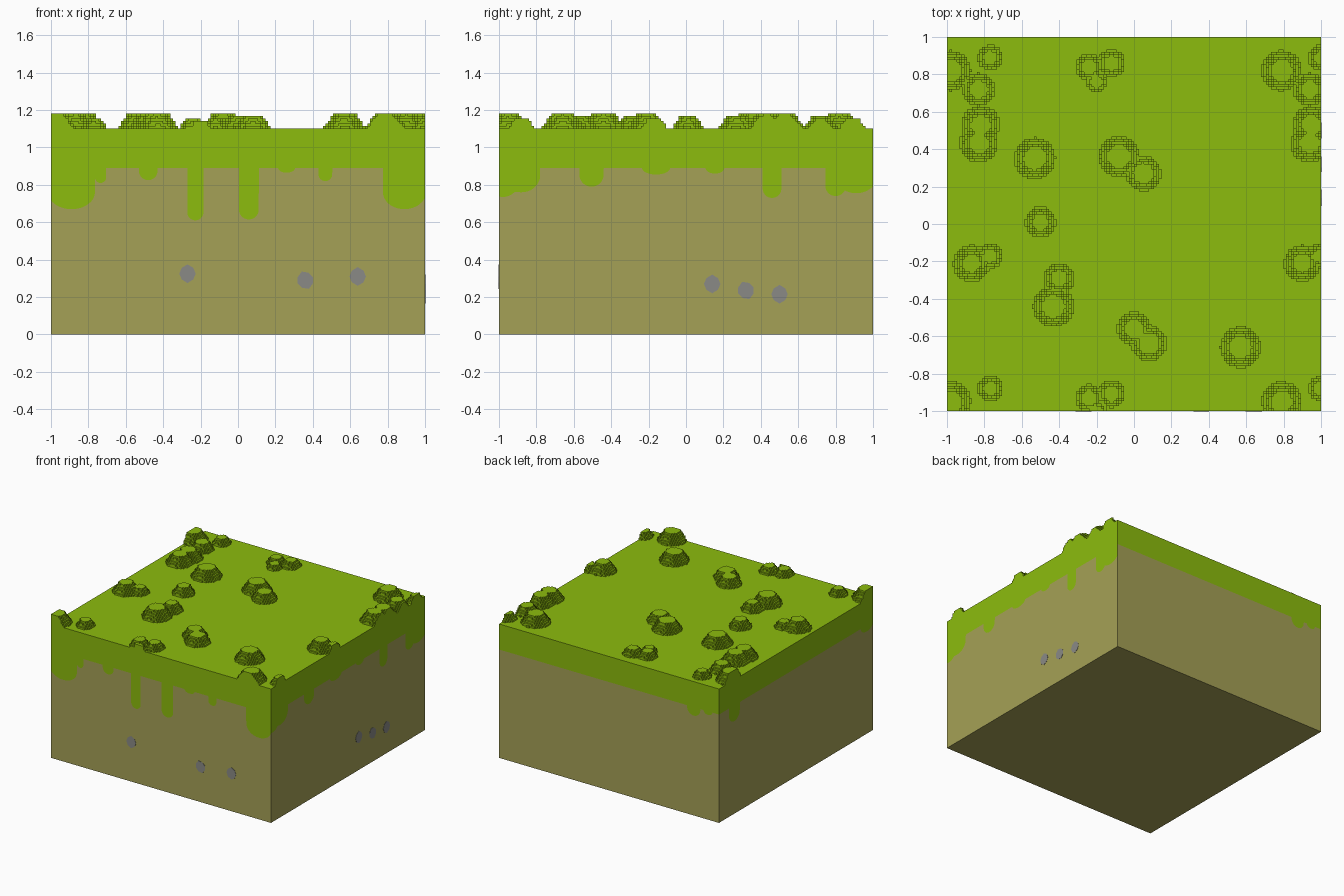
import bpy, bmesh, math

if "Cube" in bpy.data.objects:
    bpy.data.objects.remove(bpy.data.objects["Cube"])


def material(name, r, g, b):
    mat = bpy.data.materials.new(name)
    mat.use_nodes = True
    mat.diffuse_color = (r, g, b, 1)
    mat.node_tree.nodes["Principled BSDF"].inputs["Base Color"].default_value = (r, g, b, 1)
    return mat


SOIL = material("soil brown", 0.376, 0.356, 0.093)
GRASS = material("grass green", 0.263, 0.503, 0.004)
STONE = material("stone grey", 0.255, 0.255, 0.24)

HALF, TOP, TURF = 1.0, 1.1, 0.89


def finish(bm, name, *mats):
    mesh = bpy.data.meshes.new(name)
    bm.to_mesh(mesh)
    bm.free()
    for mat in mats:
        mesh.materials.append(mat)
    obj = bpy.data.objects.new(name, mesh)
    bpy.context.collection.objects.link(obj)
    return obj


def add_face(bm, points, index=0, flip=False):
    if flip:
        points = points[::-1]
    face = bm.faces.new([bm.verts.new(p) for p in points])
    face.material_index = index


# Places a point on a side wall; u runs along the wall
WALLS = {
    "front": lambda u, z: (u, -HALF, z),
    "right": lambda u, z: (HALF, u, z),
    "back": lambda u, z: (u, HALF, z),
    "left": lambda u, z: (-HALF, u, z),
}

# Drips of turf on each wall: centre, half width, lowest point
DRIPS = {
    "front": [(-.89, .125, .67), (-.735, .03, .81), (-.48, .05, .825), (-.228, .043, .61),
              (.058, .053, .615), (.26, .045, .865), (.467, .037, .82), (.89, .115, .67)],
    "right": [(-.98, .09, .735), (-.88, .1, .76), (-.505, .065, .79), (-.16, .075, .855),
              (.155, .05, .86), (.46, .05, .73), (.8, .055, .74), (.91, .11, .755)],
    "back": [(-.77, .06, .82), (-.9, .04, .86)],
    "left": [(.8, .07, .76), (-.92, .08, .84)],
}


def turf_edge(u, drips):
    z = TURF
    for centre, width, low in drips:
        t = abs(u - centre) / width
        if t < 1:
            rounding = min(width, TURF - low, 0.09)
            z = min(z, low + rounding * (1 - math.sqrt(1 - t * t)))
    return z


# Block: soil below, turf above, split along the dripping edge
bm = bmesh.new()
for side, place in WALLS.items():
    drips = DRIPS[side]
    cuts = {i / 60 - HALF for i in range(121)}
    for centre, width, low in drips:
        cuts.update(centre + s * (width + e) for s in (-1, 1) for e in (-.0003, .0003))
        cuts.update(centre + width * math.sin(math.pi * k / 16) for k in range(-7, 8))
    cuts = sorted(u for u in cuts if -HALF <= u <= HALF)
    flip = side in ("back", "left")
    for a, b in zip(cuts, cuts[1:]):
        za, zb = turf_edge(a, drips), turf_edge(b, drips)
        add_face(bm, [place(a, 0), place(b, 0), place(b, zb), place(a, za)], 0, flip)
        add_face(bm, [place(a, za), place(b, zb), place(b, TOP), place(a, TOP)], 1, flip)
corners = [(-HALF, -HALF), (HALF, -HALF), (HALF, HALF), (-HALF, HALF)]
add_face(bm, [(x, y, TOP) for x, y in corners], 1)
add_face(bm, [(x, y, 0) for x, y in corners], 0, True)
bmesh.ops.remove_doubles(bm, verts=bm.verts, dist=0.00005)
finish(bm, "ground_block", SOIL, GRASS)

# Grass tufts: x, y, radius; the pattern repeats across the block
TUFTS = [(-.98, .82, .11), (-.77, .89, .07), (-.83, .72, .09), (-.82, .53, .105),
         (-.83, .43, .105), (-.53, .35, .113), (-.24, .84, .075), (-.12, .86, .075),
         (-.2, .76, .06), (-.08, .36, .113), (.05, .27, .097), (-.5, .01, .085),
         (-.87, -.21, .1), (-.77, -.17, .07), (-.4, -.29, .085), (-.43, -.44, .113),
         (0, -.56, .092), (.08, -.64, .097), (.57, -.66, .113)]
REPEAT = 1.77
CELLS = 150
STEP = 2 * HALF / CELLS

# Stepped domes as a grid of levels
levels = {}
for tx, ty, radius in TUFTS:
    for cx in (tx, tx + REPEAT):
        for cy in (ty, ty - REPEAT):
            if abs(cx) > 1.02 or abs(cy) > 1.02:
                continue
            reach = int(radius / STEP) + 2
            ci, cj = int((cx + HALF) / STEP), int((cy + HALF) / STEP)
            for i in range(max(0, ci - reach), min(CELLS, ci + reach + 1)):
                for j in range(max(0, cj - reach), min(CELLS, cj + reach + 1)):
                    d = math.hypot((i + .5) * STEP - HALF - cx, (j + .5) * STEP - HALF - cy)
                    level = min(6, round(1.45 * min(radius / 2, radius - d) / STEP + .2))
                    if level > levels.get((i, j), 0):
                        levels[i, j] = level

bm = bmesh.new()
for (i, j), level in levels.items():
    x, y = i * STEP - HALF, j * STEP - HALF
    ring = [(x, y), (x + STEP, y), (x + STEP, y + STEP), (x, y + STEP)]
    z = TOP + level * STEP
    add_face(bm, [(px, py, z) for px, py in ring])
    neighbours = [(i, j - 1), (i + 1, j), (i, j + 1), (i - 1, j)]
    for k, cell in enumerate(neighbours):
        a, b = ring[k], ring[(k + 1) % 4]
        for n in range(levels.get(cell, 0), level):
            low, high = TOP + n * STEP, TOP + (n + 1) * STEP
            add_face(bm, [(*a, low), (*b, low), (*b, high), (*a, high)])
bmesh.ops.remove_doubles(bm, verts=bm.verts, dist=0.0001)
finish(bm, "grass_tufts", GRASS)

# Stones: thin faceted plates set into the walls
STONES = {
    "front": [(-.27, .325), (.36, .29), (.64, .31)],
    "right": [(.14, .27), (.32, .235), (.5, .215)],
}
for side, spots in STONES.items():
    for number, (u, z) in enumerate(spots):
        bm = bmesh.new()
        outline = []
        for k in range(8):
            angle = math.tau * (k + .5 * (number % 2)) / 8
            size = .05 if k % 4 == 2 else .044
            outline.append((u + size * math.cos(angle), z + size * math.sin(angle)))
        add_face(bm, [WALLS[side](*p) for p in outline])
        out = (0, -.002, 0) if side == "front" else (.002, 0, 0)
        grown = bmesh.ops.extrude_face_region(bm, geom=bm.faces[:])
        moved = [v for v in grown["geom"] if isinstance(v, bmesh.types.BMVert)]
        bmesh.ops.translate(bm, verts=moved, vec=out)
        bmesh.ops.recalc_face_normals(bm, faces=bm.faces)
        finish(bm, f"{side}_stone_{number + 1}", STONE)
